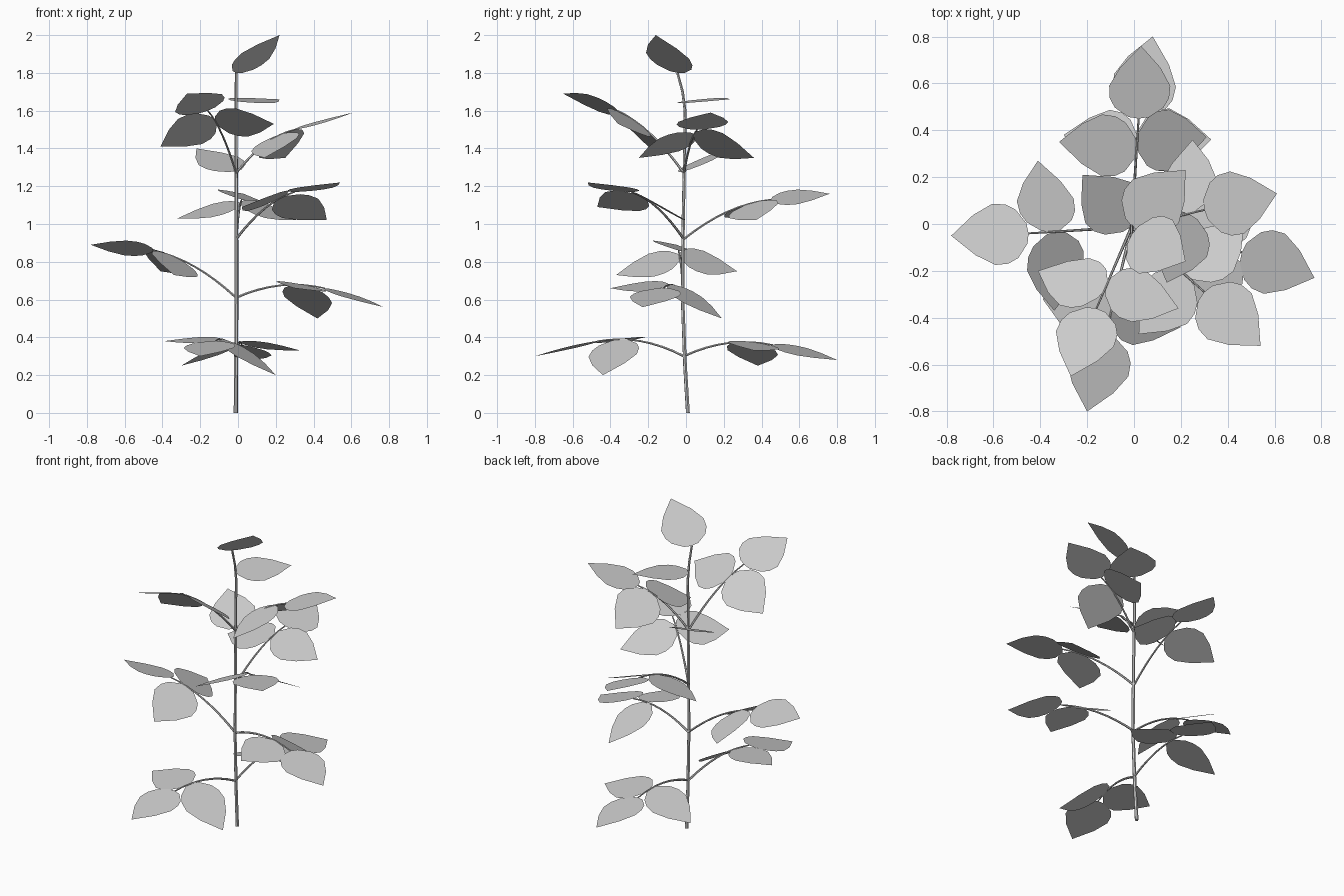
import bpy
from mathutils import Vector

if "Cube" in bpy.data.objects:
    bpy.data.objects.remove(bpy.data.objects["Cube"])

plant_grey = bpy.data.materials.new("plant_grey")
plant_grey.use_nodes = True
GREY = (0.6, 0.6, 0.6, 1)
plant_grey.diffuse_color = GREY
plant_grey.node_tree.nodes["Principled BSDF"].inputs["Base Color"].default_value = GREY

UP = Vector((0, 0, 1))
# Half outline of a leaf: fraction of length, half width
HALF_LEAF = [(0.02, 0.045), (0.15, 0.108), (0.28, 0.132), (0.45, 0.136), (0.7, 0.09)]


def add_leaf(name, base, tip, across):
    """Flat pointed leaf from base to tip, widened along the across hint."""
    base, tip, across = Vector(base), Vector(tip), Vector(across)
    along = tip - base
    axis = along.normalized()
    side = (across - axis * across.dot(axis)).normalized()
    if axis.cross(side).z < 0:
        side = -side
    outline = [base]
    outline += [base + along * t - side * w for t, w in HALF_LEAF]
    outline += [tip]
    outline += [base + along * t + side * w for t, w in reversed(HALF_LEAF)]
    mesh = bpy.data.meshes.new(name)
    mesh.from_pydata(outline, [], [range(len(outline))])
    mesh.materials.append(plant_grey)
    leaf = bpy.data.objects.new(name, mesh)
    bpy.context.collection.objects.link(leaf)


def add_stalk(name, points, thick, thin):
    """Tapered round stalk through the points."""
    curve = bpy.data.curves.new(name, "CURVE")
    curve.dimensions = "3D"
    curve.bevel_depth = 1
    curve.bevel_resolution = 1
    curve.use_fill_caps = True
    spline = curve.splines.new("POLY")
    spline.points.add(len(points) - 1)
    for i, (point, co) in enumerate(zip(spline.points, points)):
        point.co = (*co, 1)
        point.radius = thick + (thin - thick) * i / (len(points) - 1)
    curve.materials.append(plant_grey)
    stalk = bpy.data.objects.new(name, curve)
    bpy.context.collection.objects.link(stalk)
    bpy.ops.object.select_all(action="DESELECT")
    stalk.select_set(True)
    bpy.context.view_layer.objects.active = stalk
    bpy.ops.object.convert(target="MESH")
    bpy.ops.object.shade_smooth_by_angle()


def add_branch(name, height, end, tip, left, right, roll=0.0, tilt=0.0):
    """Arching branch with an end leaf and a pair of side leaves."""
    start, end, tip = Vector((-0.01, -0.012, height)), Vector(end), Vector(tip)
    control = (start + end) / 2 + UP * 0.08

    def arch(t):
        return start * (1 - t) ** 2 + control * 2 * t * (1 - t) + end * t * t

    add_stalk(name, [arch(i / 8) for i in range(9)], 0.007, 0.004)
    sideways = UP.cross(tip - end).normalized()
    add_leaf(name + "_end_leaf", end, tip, sideways + UP * roll)
    along = (end - arch(0.5)).normalized() + UP * tilt
    add_leaf(name + "_left_leaf", arch(0.73), left, along)
    add_leaf(name + "_right_leaf", arch(0.78), right, along)


# Main stem
add_stalk("main_stem", [(-0.012, 0.01, 0), (-0.01, -0.005, 0.25), (-0.008, -0.018, 0.6),
                        (-0.008, -0.015, 1), (-0.01, -0.008, 1.35), (-0.01, -0.005, 1.6),
                        (-0.01, -0.018, 1.7), (-0.01, -0.045, 1.8)], 0.011, 0.007)

# Branches, lowest first
add_branch("low_back_branch", 0.3, (0.02, 0.46, 0.36), (0.08, 0.8, 0.28),
           (-0.3, 0.38, 0.25), (0.33, 0.36, 0.33), 0.15, -0.1)
add_branch("low_front_branch", 0.3, (-0.12, -0.47, 0.38), (-0.2, -0.8, 0.3),
           (0.2, -0.44, 0.2), (-0.39, -0.32, 0.38), tilt=-0.12)
add_branch("lower_left_branch", 0.61, (0.46, -0.12, 0.66), (0.77, -0.23, 0.56),
           (0.42, 0.19, 0.5), (0.3, -0.4, 0.66), tilt=-0.14)
add_branch("lower_right_branch", 0.61, (-0.45, -0.04, 0.86), (-0.78, -0.05, 0.89),
           (-0.34, -0.37, 0.73), (-0.41, 0.27, 0.75), 0.3, 0.12)
add_branch("middle_back_branch", 0.92, (0.02, 0.45, 1.13), (0.03, 0.76, 1.16),
           (-0.32, 0.35, 1.03), (0.31, 0.37, 1.02), 0.3)
add_branch("middle_front_branch", 0.92, (0.3, -0.29, 1.17), (0.54, -0.52, 1.22),
           (0.47, 0, 1.02), (0.02, -0.47, 1.09))
add_branch("upper_front_branch", 1.27, (-0.16, -0.36, 1.6), (-0.27, -0.65, 1.69),
           (0.19, -0.36, 1.53), (-0.41, -0.2, 1.41), 0.4)
add_branch("upper_left_branch", 1.27, (0.3, 0.06, 1.5), (0.61, 0.13, 1.59),
           (0.25, 0.36, 1.35), (0.14, -0.25, 1.35))

# Leaves growing straight from the stem
add_leaf("upper_stem_leaf", (-0.01, -0.01, 1.28), (-0.22, 0.21, 1.4), (0.7, 0.7, 0.2))
add_leaf("high_stem_leaf", (-0.01, -0.01, 1.65), (0.22, 0.23, 1.66), (-0.7, 0.7, 0.1))
add_leaf("top_leaf", (-0.01, -0.045, 1.8), (0.22, -0.16, 2), (0.4, 0.85, -0.2))
